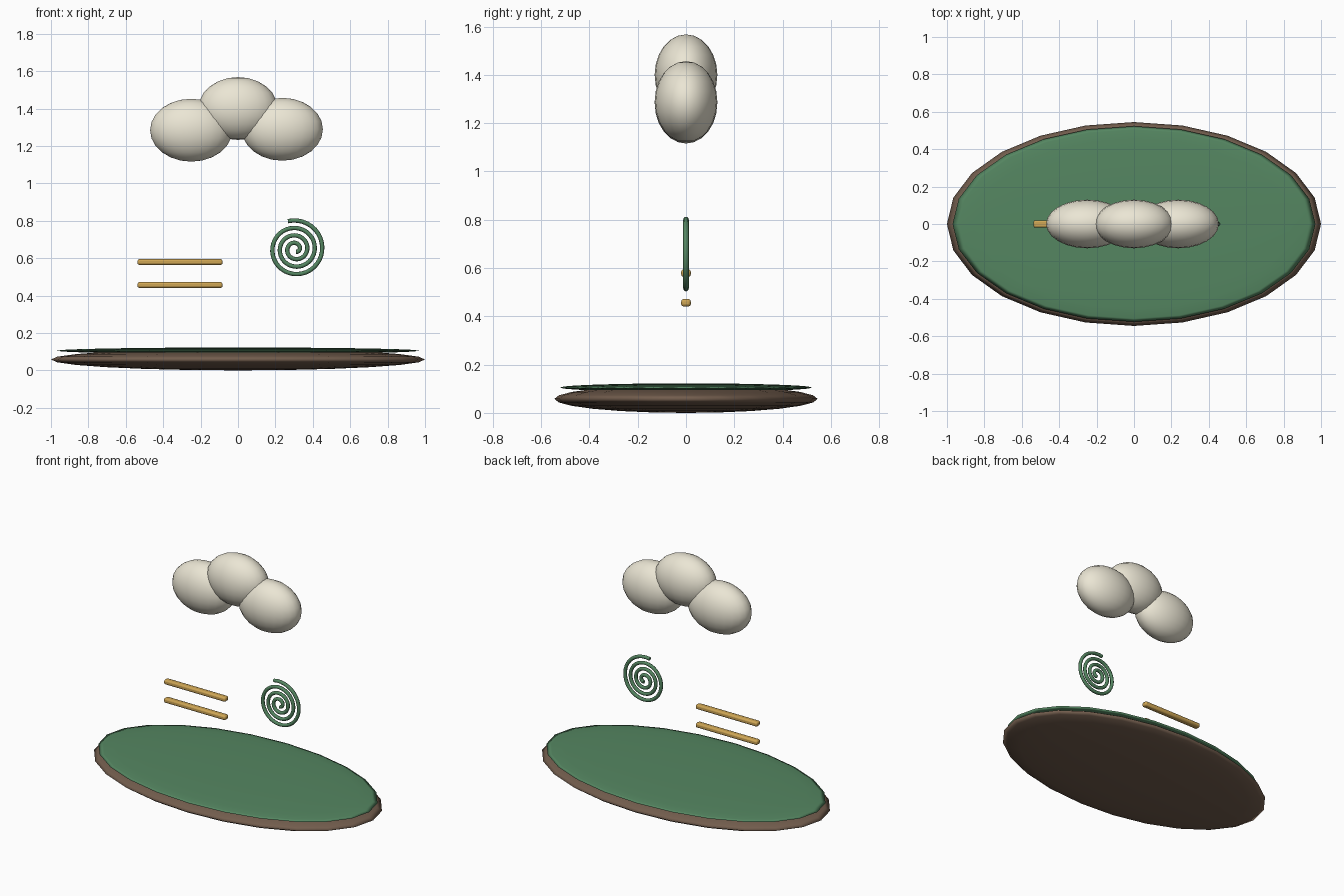
import bpy
import math

if "Cube" in bpy.data.objects:
    bpy.data.objects.remove(bpy.data.objects["Cube"])


def material(name, rgb):
    m = bpy.data.materials.new(name)
    m.diffuse_color = (*rgb, 1)
    m.use_nodes = True
    m.node_tree.nodes["Principled BSDF"].inputs["Base Color"].default_value = m.diffuse_color
    return m


BROWN = material("earth", (0.17, 0.11, 0.075))
GREEN = material("grass", (0.09, 0.24, 0.12))
CREAM = material("cream", (0.83, 0.79, 0.66))
GOLD = material("gold", (0.62, 0.38, 0.09))


def ellipsoid(name, loc, radii, mat):
    bpy.ops.mesh.primitive_uv_sphere_add(segments=24, ring_count=12, radius=1, location=loc)
    o = bpy.context.object
    o.name = name
    o.scale = radii
    bpy.ops.object.transform_apply(location=False, rotation=False, scale=True)
    bpy.ops.object.shade_smooth()
    o.data.materials.append(mat)


def bar(name, z):
    bpy.ops.mesh.primitive_cube_add(size=1, location=(-0.31, 0, z))
    o = bpy.context.object
    o.name = name
    o.scale = (0.455, 0.04, 0.031)
    bpy.ops.object.transform_apply(location=False, rotation=False, scale=True)
    b = o.modifiers.new("round", 'BEVEL')
    b.width = 0.01
    b.segments = 2
    bpy.ops.object.shade_smooth_by_angle(angle=math.radians(30))
    o.data.materials.append(GOLD)


# Ground disc with grass cap
ellipsoid("ground_base", (0, 0, 0.058), (1.0, 0.545, 0.058), BROWN)
ellipsoid("grass_top", (0, 0, 0.105), (0.97, 0.523, 0.0175), GREEN)

# Cloud puffs
ellipsoid("cloud_left", (-0.25, 0, 1.284), (0.22, 0.13, 0.168), CREAM)
ellipsoid("cloud_middle", (0, 0, 1.40), (0.212, 0.13, 0.168), CREAM)
ellipsoid("cloud_right", (0.237, 0, 1.289), (0.217, 0.13, 0.168), CREAM)

# Two parallel bars
bar("bar_upper", 0.579)
bar("bar_lower", 0.456)

# Spiral tube, winding outwards in the xz plane
N, TURNS = 126, 3.5
END = math.radians(105)
cu = bpy.data.curves.new("spiral", 'CURVE')
cu.dimensions = '3D'
cu.bevel_depth = 0.0115
cu.bevel_resolution = 2
cu.use_fill_caps = True
sp = cu.splines.new('POLY')
sp.points.add(N)
for i, p in enumerate(sp.points):
    t = i / N
    a = END - (1 - t) * TURNS * 2 * math.pi
    r = 0.015 + 0.14 * t
    p.co = (0.307 + r * math.cos(a), 0, 0.648 + r * math.sin(a), 1)
sp.use_smooth = True
spiral = bpy.data.objects.new("spiral", cu)
bpy.context.collection.objects.link(spiral)
cu.materials.append(GREEN)
